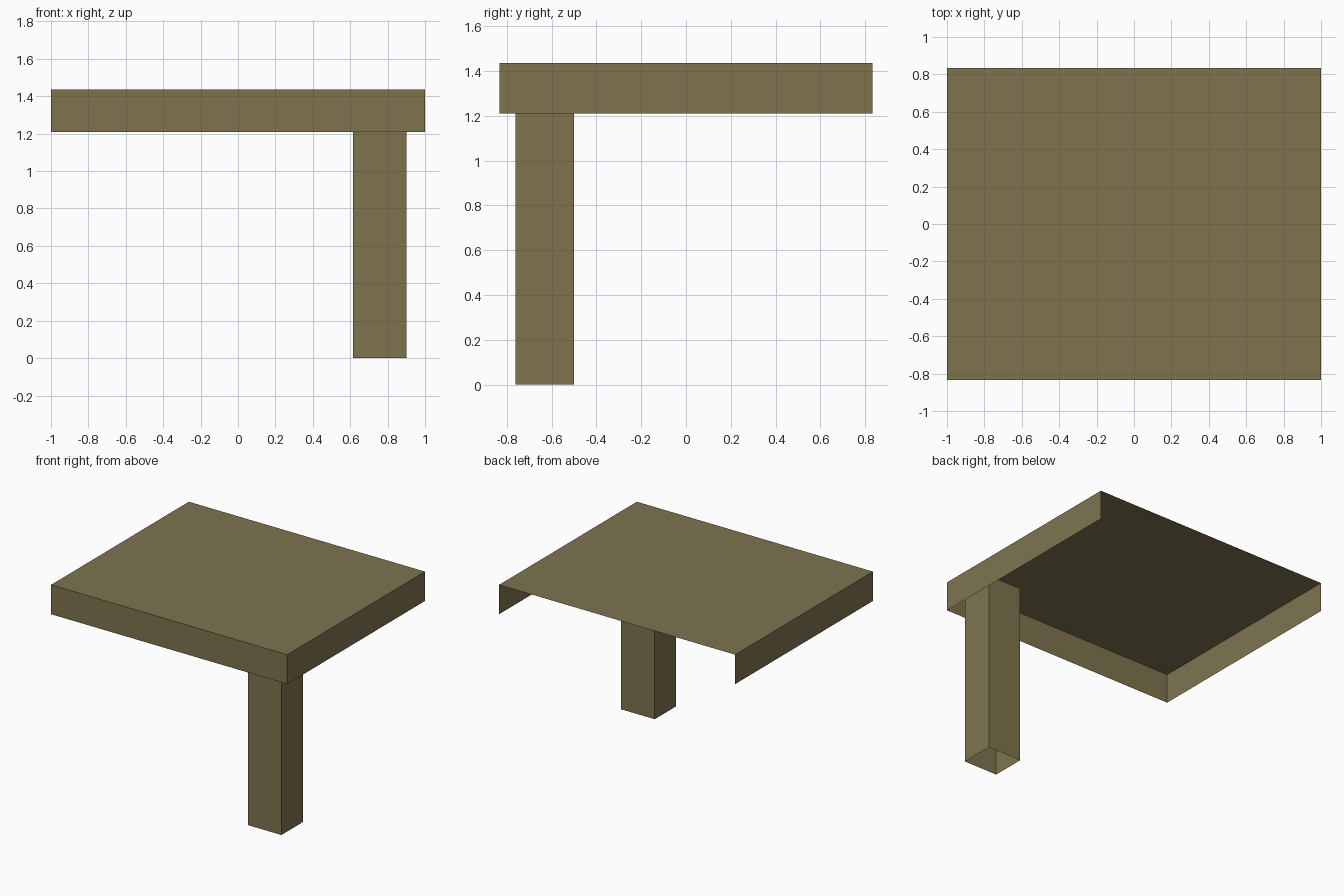
import bpy, bmesh
from mathutils import Vector

if "Cube" in bpy.data.objects:
    bpy.data.objects.remove(bpy.data.objects["Cube"])

wood = bpy.data.materials.new("olive_wood")
wood.diffuse_color = (0.21, 0.175, 0.078, 1)
wood.use_nodes = True
wood.node_tree.nodes["Principled BSDF"].inputs["Base Color"].default_value = wood.diffuse_color


def open_box(name, lo, hi, open_sides):
    """Single-skin box between two corners, without the faces pointing to open_sides."""
    lo, hi = Vector(lo), Vector(hi)
    bm = bmesh.new()
    bmesh.ops.create_cube(bm, size=1)
    bmesh.ops.scale(bm, vec=hi - lo, verts=bm.verts)
    bmesh.ops.translate(bm, vec=(lo + hi) / 2, verts=bm.verts)
    bm.normal_update()
    gone = [f for f in bm.faces
            if any(f.normal.dot(Vector(d)) > 0.9 for d in open_sides)]
    bmesh.ops.delete(bm, geom=gone, context='FACES')
    mesh = bpy.data.meshes.new(name)
    bm.to_mesh(mesh)
    bm.free()
    mesh.materials.append(wood)
    obj = bpy.data.objects.new(name, mesh)
    bpy.context.collection.objects.link(obj)
    return obj


UP, DOWN, BACK = (0, 0, 1), (0, 0, -1), (0, 1, 0)

# Table top with an apron on the front and both ends; back and underside open
open_box("table_top", (-1, -0.833, 1.21), (1, 0.833, 1.435), [DOWN, BACK])

# Hollow leg reaching up inside the apron, open at both ends
open_box("front_right_leg", (0.615, -0.76, 0), (0.90, -0.50, 1.38), [UP, DOWN])
